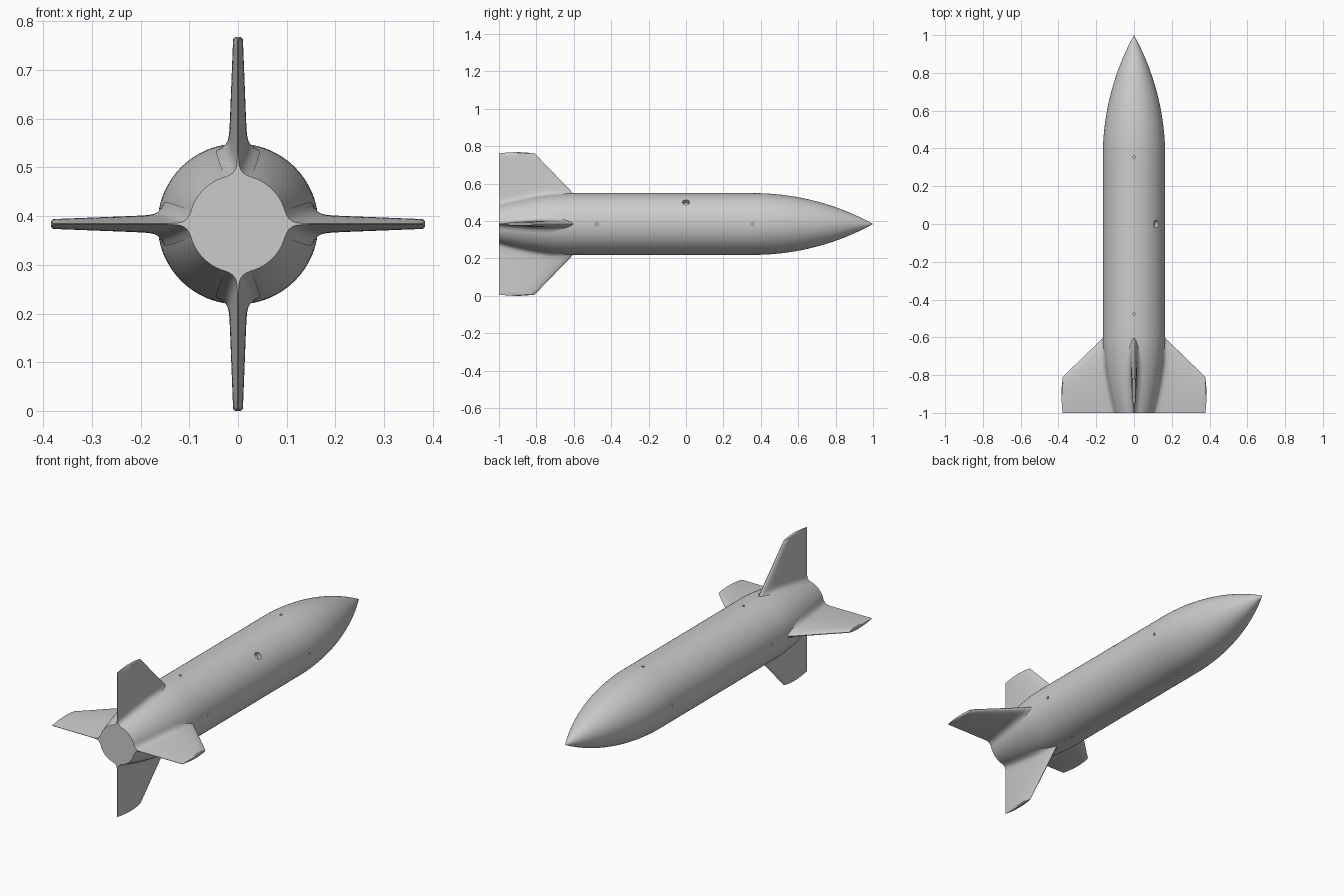
import bpy, bmesh, math
from mathutils import Matrix, Vector

cube = bpy.data.objects.get("Cube")
if cube:
    bpy.data.objects.remove(cube)

AXIS = 0.384          # height of the centre line
RAD = 0.165           # body radius
NOSE, TAIL = 0.36, -0.6
SEG = 96

grey = bpy.data.materials.new("light_grey")
grey.use_nodes = True
grey.diffuse_color = (0.6, 0.6, 0.6, 1)
grey.node_tree.nodes["Principled BSDF"].inputs["Base Color"].default_value = (0.6, 0.6, 0.6, 1)


def radius(y):
    """Body radius: ogive nose, straight tube, curved boat tail."""
    if y > NOSE:
        length = 1 - NOSE
        rho = (RAD ** 2 + length ** 2) / (2 * RAD)
        return max(0, math.sqrt(rho ** 2 - (y - NOSE) ** 2) + RAD - rho)
    if y < TAIL:
        return RAD - 0.065 * ((TAIL - y) / 0.4) ** 1.7
    return RAD


def finish(name, bm):
    bmesh.ops.recalc_face_normals(bm, faces=bm.faces)
    mesh = bpy.data.meshes.new(name)
    bm.to_mesh(mesh)
    bm.free()
    mesh.materials.append(grey)
    obj = bpy.data.objects.new(name, mesh)
    bpy.context.collection.objects.link(obj)
    return obj


def smooth(obj, angle=35):
    bpy.ops.object.select_all(action='DESELECT')
    obj.select_set(True)
    bpy.context.view_layer.objects.active = obj
    bpy.ops.object.shade_smooth_by_angle(angle=math.radians(angle))


def spread(a, b, n):
    return [a + (b - a) * i / n for i in range(n)]


# Body: lathed around the y axis
def make_body():
    bm = bmesh.new()
    rings = []
    for y in spread(-1, TAIL, 16) + spread(TAIL, NOSE, 24) + spread(NOSE, 1, 28):
        r = radius(y)
        rings.append([bm.verts.new((r * math.cos(a), y, AXIS + r * math.sin(a)))
                      for a in (math.tau * k / SEG for k in range(SEG))])
    for lower, upper in zip(rings, rings[1:]):
        for k in range(SEG):
            n = (k + 1) % SEG
            bm.faces.new((lower[k], lower[n], upper[n], upper[k]))
    tip = bm.verts.new((0, 1, AXIS))
    for k in range(SEG):
        bm.faces.new((rings[-1][k], rings[-1][(k + 1) % SEG], tip))
    bm.faces.new(rings[0])
    return finish("rocket_body", bm)


# Cutters for the port and the screw holes
def make_cutters():
    bm = bmesh.new()
    holes = [(0.0, 45, 0.019, 0.05)]
    for y in (-0.477, 0.355):
        holes += [(y, a, 0.007, 0.03) for a in (0, 90, 180, 270)]
    for y, angle, r, depth in holes:
        a = math.radians(angle)
        out = Vector((math.cos(a), 0, math.sin(a)))
        place = Matrix.Translation(out * RAD + Vector((0, y, AXIS)))
        turn = out.to_track_quat('Z', 'Y').to_matrix().to_4x4()
        bmesh.ops.create_cone(bm, cap_ends=True, segments=24, radius1=r, radius2=r,
                              depth=depth, matrix=place @ turn)
    cutter = finish("hole_cutters", bm)
    cutter.hide_render = True
    cutter.hide_set(True)
    return cutter


# Fin: lens section lofted outward, flared into the body at the root
def make_fin(name, angle):
    bm = bmesh.new()
    steps = 24
    spans = [0, .015, .03, .05, .075, .1, .14, .2, .35, .5, .65, .8, .9, .98, 1]
    turn = Matrix.Rotation(math.radians(angle), 4, 'Y')
    rows = []
    for s in spans:
        sides = ([], [])
        for i in range(steps + 1):
            t = (i / steps) ** 1.5
            y0, y1 = TAIL - 0.4 * t, -0.81 - 0.19 * t
            base = radius(y0) - 0.004
            tip = 0.378 + 0.006 * math.sin(math.pi * t)
            r, y = base + (tip - base) * s, y0 + (y1 - y0) * s
            lens = math.sqrt(t) * (1 - t) / 0.385
            half = (0.018 - 0.009 * s) * lens + 0.001 * min(1, t * 10)
            flare = 0.026 * math.exp(-(r - base) / 0.009) * min(1, t * 3)
            half = (half + flare) * (0.6 if s == 1 else 1)
            for side, sign in zip(sides, (1, -1)):
                if i == 0 and sign < 0:
                    side.append(sides[0][0])
                    continue
                p = turn @ Vector((r, y, sign * half))
                side.append(bm.verts.new(p + Vector((0, 0, AXIS))))
        rows.append(sides)
    for inner, outer in zip(rows, rows[1:]):
        for a, b in zip(inner, outer):
            for i in range(steps):
                bm.faces.new((a[i], a[i + 1], b[i + 1], b[i]))
        bm.faces.new((inner[0][-1], inner[1][-1], outer[1][-1], outer[0][-1]))
    for up, down in (rows[0], rows[-1]):
        bm.faces.new((up[0], up[1], down[1]))
        for i in range(1, steps):
            bm.faces.new((up[i], up[i + 1], down[i + 1], down[i]))
    smooth(finish(name, bm))


body = make_body()
cut = body.modifiers.new("holes", 'BOOLEAN')
cut.operation = 'DIFFERENCE'
cut.solver = 'EXACT'
cut.object = make_cutters()
smooth(body)

for fin_name, fin_angle in (("left_fin", 0), ("bottom_fin", 90),
                            ("right_fin", 180), ("top_fin", 270)):
    make_fin(fin_name, fin_angle)
